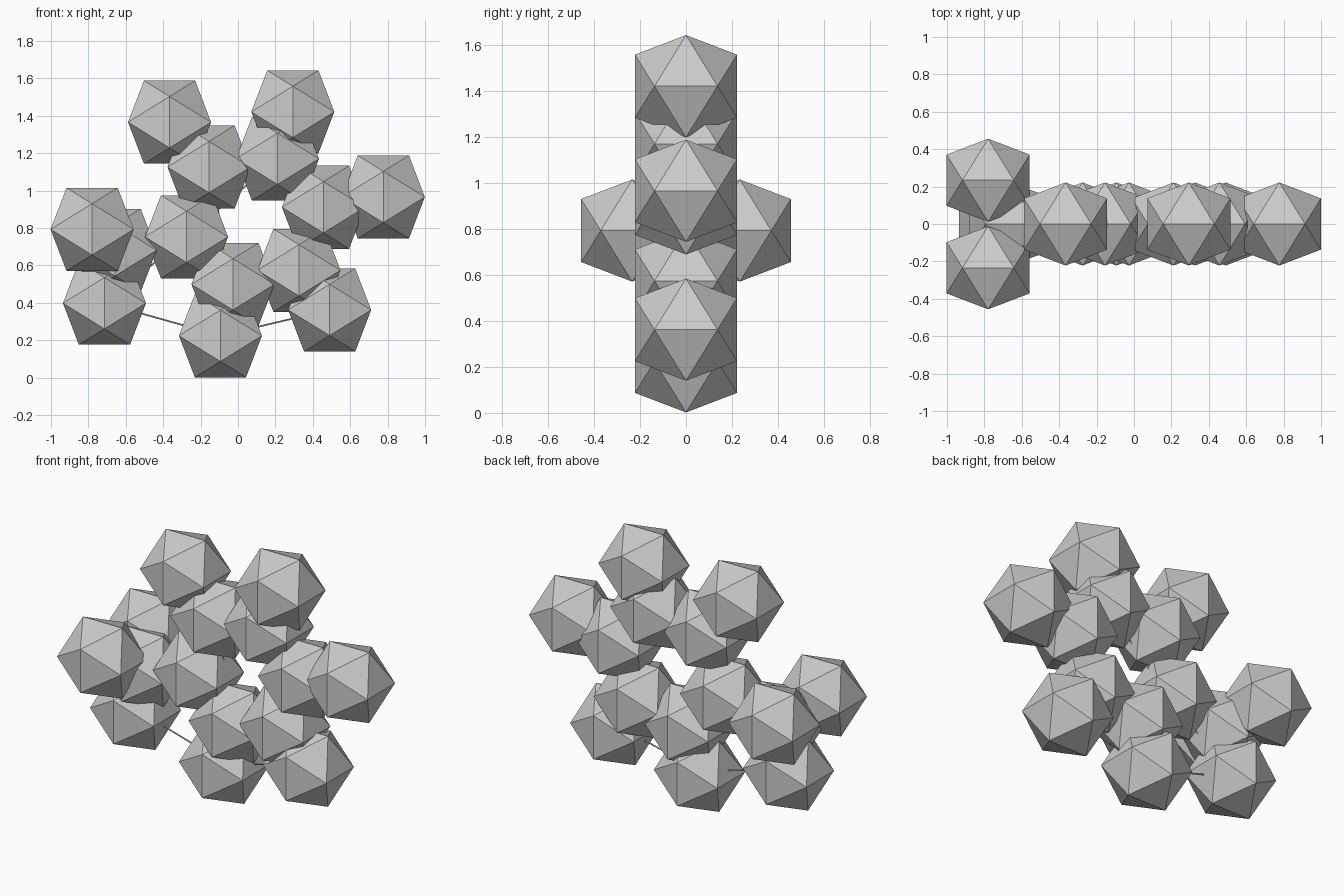
import bpy, bmesh
from mathutils import Vector
from itertools import combinations

if "Cube" in bpy.data.objects:
    bpy.data.objects.remove(bpy.data.objects["Cube"])

LONG, SHORT = 0.222, 0.137   # icosahedron vertex offsets (golden ratio)
DROP = 0.004                 # sets the model on z = 0

# Atom centres
ring = [(-0.275, 0, 0.757), (-0.155, 0, 1.13), (0.211, 0, 1.174),
        (0.457, 0, 0.915), (0.326, 0, 0.578), (-0.027, 0, 0.503)]
side_arm = [(-0.657, 0, 0.685)]
outer = [(-0.366, 0, 1.37), (0.293, 0, 1.425), (0.777, 0, 0.97),
         (0.49, 0, 0.366), (-0.094, 0, 0.228), (-0.714, 0, 0.402)]
outer += [(-0.78, s * 0.234, 0.797) for s in (-1, 1)]


def make_object(name, bm):
    mesh = bpy.data.meshes.new(name)
    bmesh.ops.recalc_face_normals(bm, faces=bm.faces)
    bm.to_mesh(mesh)
    bm.free()
    ob = bpy.data.objects.new(name, mesh)
    bpy.context.collection.objects.link(ob)
    return ob


# Icosahedral ball shared by all atoms
def add_atom(name, loc):
    bm = bmesh.new()
    for a in (-1, 1):
        for b in (-1, 1):
            s, l = a * SHORT, b * LONG
            for v in ((s, 0, l), (l, s, 0), (0, l, s)):
                bm.verts.new(v)
    bmesh.ops.convex_hull(bm, input=bm.verts)
    make_object(name, bm).location = loc


# Thin rod between two atoms
def add_rod(a, b):
    d = b - a
    bm = bmesh.new()
    bmesh.ops.create_cone(bm, cap_ends=True, segments=5, radius1=0.005,
                          radius2=0.005, depth=d.length)
    ob = make_object("connecting_rod", bm)
    ob.rotation_mode = 'QUATERNION'
    ob.rotation_quaternion = d.to_track_quat('Z', 'Y')
    ob.location = (a + b) / 2


centres = []
for name, group in (("ring_atom", ring), ("side_arm_atom", side_arm), ("outer_atom", outer)):
    for p in group:
        c = Vector(p) - Vector((0, 0, DROP))
        centres.append(c)
        add_atom(name, c)

# Rods join every pair of near neighbours
for a, b in combinations(centres, 2):
    if (b - a).length < 0.65:
        add_rod(a, b)
